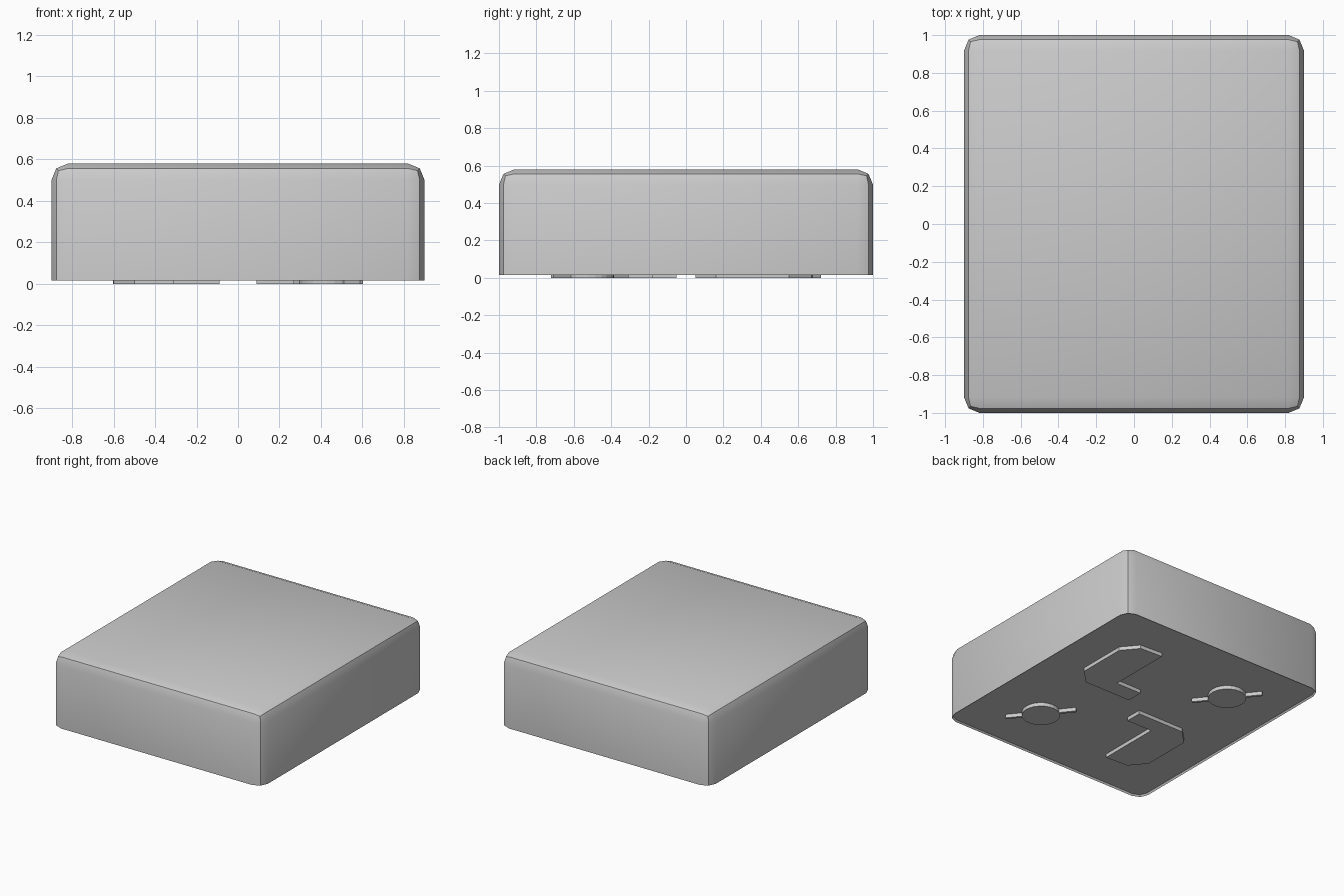
import bpy, bmesh, math
from mathutils import Vector

if "Cube" in bpy.data.objects:
    bpy.data.objects.remove(bpy.data.objects["Cube"])

BASE = 0.015      # lower rim of the body
FLOOR = 0.028     # slightly recessed underside


def make_object(name, bm):
    bmesh.ops.recalc_face_normals(bm, faces=bm.faces)
    mesh = bpy.data.meshes.new(name)
    bm.to_mesh(mesh)
    bm.free()
    ob = bpy.data.objects.new(name, mesh)
    bpy.context.collection.objects.link(ob)
    return ob


def pad(name, outline):
    """Thin raised plate under the body, from z = 0 up to the underside."""
    bm = bmesh.new()
    face = bm.faces.new([bm.verts.new((x, y, 0)) for x, y in outline])
    ext = bmesh.ops.extrude_face_region(bm, geom=[face])
    top = [v for v in ext["geom"] if isinstance(v, bmesh.types.BMVert)]
    bmesh.ops.translate(bm, verts=top, vec=(0, 0, FLOOR))
    return make_object(name, bm)


# Body: block with two-segment rounding on the top and the upright edges
bm = bmesh.new()
bmesh.ops.create_cube(bm, size=1)
for v in bm.verts:
    v.co = Vector((v.co.x * 1.8, v.co.y * 2, BASE if v.co.z < 0 else 0.58))
edges = [e for e in bm.edges if max(v.co.z for v in e.verts) > 0.5]
bmesh.ops.bevel(bm, geom=edges, offset=0.082, offset_type='OFFSET',
                segments=2, profile=0.5, affect='EDGES')
# Recessed underside inside a thin rim
bm.normal_update()
bottom = [f for f in bm.faces if f.normal.z < -0.9]
bmesh.ops.inset_region(bm, faces=bottom, thickness=0.01)
bmesh.ops.extrude_face_region
inner = {v for f in bottom for v in f.verts}
for v in inner:
    v.co.z = FLOOR
body = make_object("body", bm)
bpy.context.view_layer.objects.active = body
body.select_set(True)
bpy.ops.object.shade_smooth_by_angle(angle=math.radians(30))

# Underside plates, repeated with a half turn
plate = [(0.31, 0.68), (0.50, 0.67), (0.60, 0.55), (0.60, 0.16), (0.49, 0.05),
         (0.09, 0.05), (0.09, 0.18), (0.31, 0.18)]
disc = [(-0.43 + 0.136 * math.cos(a), 0.52 + 0.136 * math.sin(a))
        for a in (math.tau * i / 24 for i in range(24))]
a, b = Vector((-0.275, 0.315)), Vector((-0.595, 0.715))
side = (b - a).orthogonal().normalized() * 0.01
bar = [a + side, b + side, b - side, a - side]

for label, s in (("back", 1), ("front", -1)):
    for part, outline in (("foot_plate", plate), ("foot_disc", disc), ("foot_bar", bar)):
        pad(f"{label}_{part}", [(s * x, s * y) for x, y in outline])
